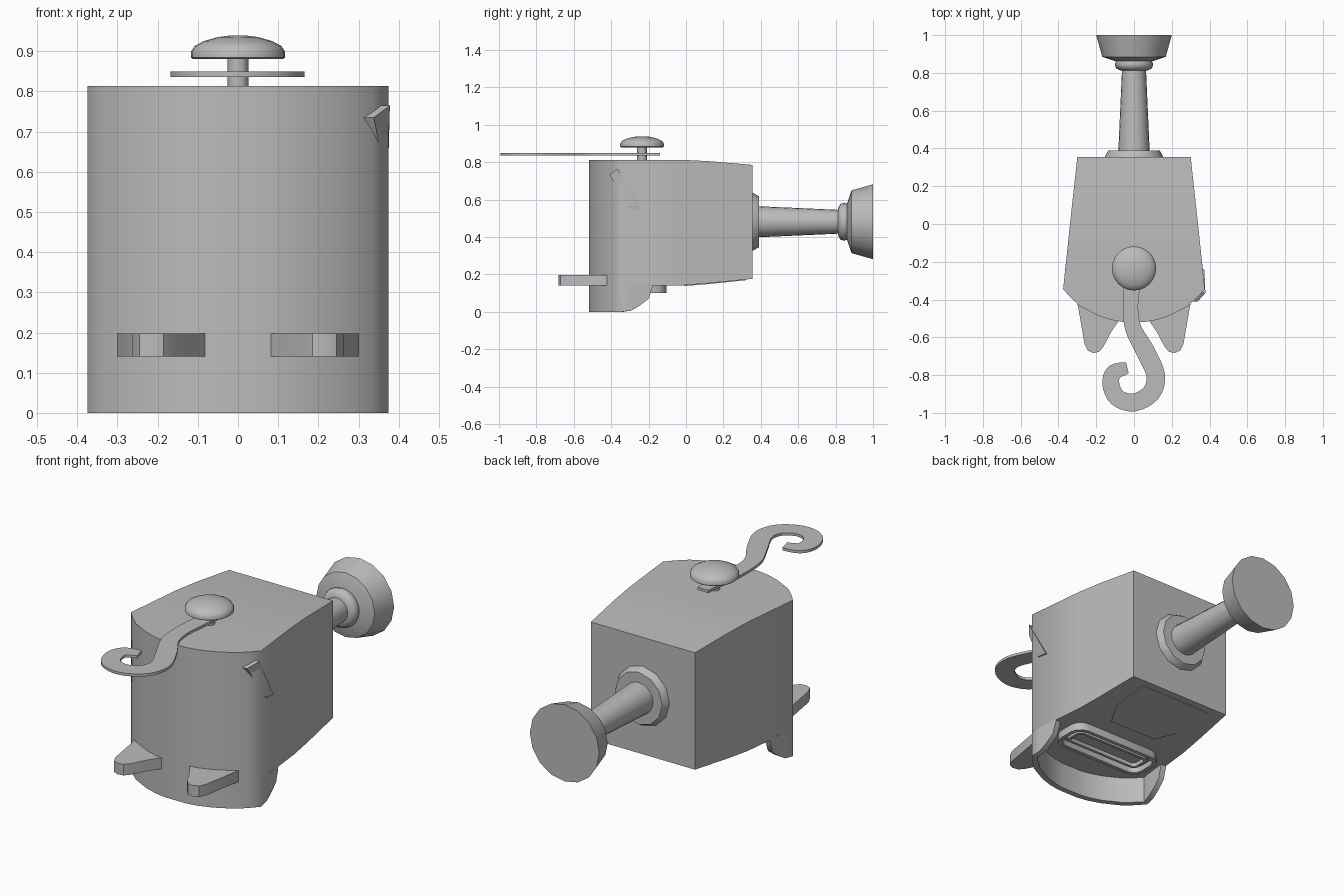
import bpy, bmesh, math
from mathutils import Vector

if "Cube" in bpy.data.objects:
    bpy.data.objects.remove(bpy.data.objects["Cube"])

grey = bpy.data.materials.new("plain grey")
grey.diffuse_color = (0.5, 0.5, 0.5, 1)
grey.use_nodes = True
grey.node_tree.nodes["Principled BSDF"].inputs["Base Color"].default_value = grey.diffuse_color


def finish(name, bm, angle=35):
    bmesh.ops.remove_doubles(bm, verts=bm.verts, dist=1e-5)
    bmesh.ops.recalc_face_normals(bm, faces=bm.faces)
    me = bpy.data.meshes.new(name)
    bm.to_mesh(me)
    bm.free()
    me.materials.append(grey)
    ob = bpy.data.objects.new(name, me)
    bpy.context.collection.objects.link(ob)
    bpy.ops.object.select_all(action='DESELECT')
    ob.select_set(True)
    bpy.context.view_layer.objects.active = ob
    bpy.ops.object.shade_smooth_by_angle(angle=math.radians(angle))
    return ob


def prism(name, pts, z0, z1, angle=35):
    bm = bmesh.new()
    f = bm.faces.new([bm.verts.new((x, y, z0)) for x, y in pts])
    ext = bmesh.ops.extrude_face_region(bm, geom=[f])
    top = [v for v in ext['geom'] if isinstance(v, bmesh.types.BMVert)]
    bmesh.ops.translate(bm, verts=top, vec=(0, 0, z1 - z0))
    return finish(name, bm, angle)


def lathe(name, profile, n, place, angle=35):
    # profile is (radius, distance along the axis)
    bm = bmesh.new()
    rings = []
    for r, h in profile:
        rings.append([bm.verts.new(place(r * math.cos(2 * math.pi * i / n),
                                         r * math.sin(2 * math.pi * i / n), h))
                      for i in range(n)])
    for a, b in zip(rings, rings[1:]):
        for i in range(n):
            j = (i + 1) % n
            bm.faces.new((a[i], a[j], b[j], b[i]))
    bm.faces.new(rings[0])
    bm.faces.new(rings[-1])
    return finish(name, bm, angle)


def loft(name, sections, closed_ends=True, angle=50):
    bm = bmesh.new()
    rows = [[bm.verts.new(p) for p in s] for s in sections]
    n = len(rows[0])
    for a, b in zip(rows, rows[1:]):
        for i in range(n):
            j = (i + 1) % n
            bm.faces.new((a[i], a[j], b[j], b[i]))
    if closed_ends:
        bm.faces.new(rows[0])
        bm.faces.new(rows[-1])
    return finish(name, bm, angle)


# Body: cross-sections from the bowed front to the narrower back (y, half width, bottom, top)
rows = [(-0.518, 0.06, .14, .813), (-0.508, 0.12, .14, .813), (-0.485, 0.19, .14, .813),
        (-0.435, 0.285, .14, .813), (-0.39, 0.335, .14, .813), (-0.345, 0.375, .14, .813),
        (-0.02, 0.341, .142, .813), (0.12, 0.326, .153, .806), (0.355, 0.30, .177, .786)]
loft("body", [[(-w, y, b), (w, y, b), (w, y, t), (-w, y, t)] for y, w, b, t in rows])

# Front skirt: a thin wall that carries the body outline down to the ground
half = [(0.358, -0.18, .13), (0.360, -0.20, .07), (0.365, -0.245, .035), (0.369, -0.29, .008),
        (0.375, -0.345, 0), (0.335, -0.39, 0), (0.285, -0.435, 0), (0.19, -0.485, 0),
        (0.12, -0.508, 0), (0.06, -0.518, 0)]
path = half + [(-x, y, z) for x, y, z in reversed(half)]
sections = []
for i, (x, y, z) in enumerate(path):
    a, b = path[max(i - 1, 0)], path[min(i + 1, len(path) - 1)]
    t = Vector((b[0] - a[0], b[1] - a[1])).normalized()
    nx, ny = t.y, -t.x
    if nx * -x + ny * (-0.1 - y) < 0:
        nx, ny = -nx, -ny
    ix, iy = x + nx * 0.03, y + ny * 0.03
    sections.append([(x, y, z), (x, y, .145), (ix, iy, .145), (ix, iy, z)])
loft("front_skirt", sections)

# Two front feet
foot = [(-0.30, -0.42), (-0.292, -0.46), (-0.262, -0.635), (-0.245, -0.67), (-0.215, -0.683),
        (-0.185, -0.677), (-0.162, -0.65), (-0.12, -0.57), (-0.072, -0.50), (-0.10, -0.42)]
for side, s in (("left", 1), ("right", -1)):
    prism(side + "_foot", [(s * x, y) for x, y in foot], .14, .198)


def rounded(hx, y0, y1, r):
    pts = []
    for cx, cy, a0 in ((hx - r, y1 - r, 0), (r - hx, y1 - r, 90),
                       (r - hx, y0 + r, 180), (hx - r, y0 + r, 270)):
        for k in range(4):
            a = math.radians(a0 + 30 * k)
            pts.append((cx + r * math.cos(a), cy + r * math.sin(a)))
    return pts


# Underside tray: raised rim with a groove and an inner rim
bm = bmesh.new()
levels = [(0, .145), (0, .10), (.02, .10), (.02, .13), (.045, .13), (.045, .11), (.06, .11), (.06, .13)]
loops = [[bm.verts.new((x, y, z)) for x, y in rounded(.27 - d, -.31 + d, -.105 - d, .065 - d * .8)]
         for d, z in levels]
for a, b in zip(loops, loops[1:]):
    for i in range(len(a)):
        j = (i + 1) % len(a)
        bm.faces.new((a[i], a[j], b[j], b[i]))
bm.faces.new(loops[-1])
finish("underside_tray", bm)

# Thin panel following the sloping rear underside
loft("underside_panel", [[(-w, y, z - .004), (w, y, z - .004), (w, y, z + .004), (-w, y, z + .004)]
                         for y, w, z in ((-.01, .14, .142), (.12, .21, .153), (.32, .21, .1735))])

# Round knob and post on the lid
top = lambda a, b, h: (a, b - 0.235, h)
lathe("lid_post", [(.026, .805), (.026, .885)], 12, top)
lathe("lid_knob", [(.112, .88), (.117, .884), (.117, .899), (.108, .913), (.085, .925),
                   (.05, .935), (.02, .939)], 24, top, 50)

# Flat curled hook pinned under the knob
ctrl = [(0, -.14), (0, -.235), (-.013, -.35), (-.018, -.45), (-.003, -.555), (.058, -.67),
        (.115, -.80), (.09, -.895), (0, -.945), (-.088, -.92), (-.123, -.845), (-.105, -.785),
        (-.035, -.762)]
width = [.03, .04, .042, .04, .043, .05, .049, .049, .047, .046, .045, .043, .03]
P = [Vector(p) for p in ctrl]
fine = []
for i in range(len(P) - 1):
    a, b, c, d = P[max(i - 1, 0)], P[i], P[i + 1], P[min(i + 2, len(P) - 1)]
    for k in range(4):
        t = k / 4
        q = 0.5 * (2 * b + (c - a) * t + (2 * a - 5 * b + 4 * c - d) * t * t
                   + (3 * b - a - 3 * c + d) * t ** 3)
        fine.append((q, width[i] * (1 - t) + width[i + 1] * t))
fine.append((P[-1], width[-1]))
sections = []
for i, (q, w) in enumerate(fine):
    t = (fine[min(i + 1, len(fine) - 1)][0] - fine[max(i - 1, 0)][0]).normalized()
    n = Vector((-t.y, t.x)) * w
    l, r = q + n, q - n
    sections.append([(l.x, l.y, .836), (r.x, r.y, .836), (r.x, r.y, .85), (l.x, l.y, .85)])
loft("curled_hook", sections, angle=35)

# Rear plunger handle, turned about the y axis
back = lambda a, b, h: (a, h, b + 0.482)
lathe("handle_flange", [(.156, .345), (.152, .362), (.136, .39)], 12, back)
lathe("handle_shaft", [(.083, .385), (.063, .83)], 20, back)
lathe("handle_collar", [(.07, .812), (.095, .825), (.102, .845), (.095, .865), (.08, .89)], 20, back, 50)
lathe("handle_grip", [(.10, .862), (.168, .885), (.20, 1.0)], 16, back)

# Small slanted catch on the right side
loft("side_catch", [[(x - .03, y, z), (x, y, z)] + [(x2, y2, z2), (x2 - .03, y2, z2)]
                    for x, y, z, x2, y2, z2 in ((.338, -.41, .735, .378, -.365, .765),
                                                (.375, -.30, .55, .372, -.24, .545))], angle=20)
